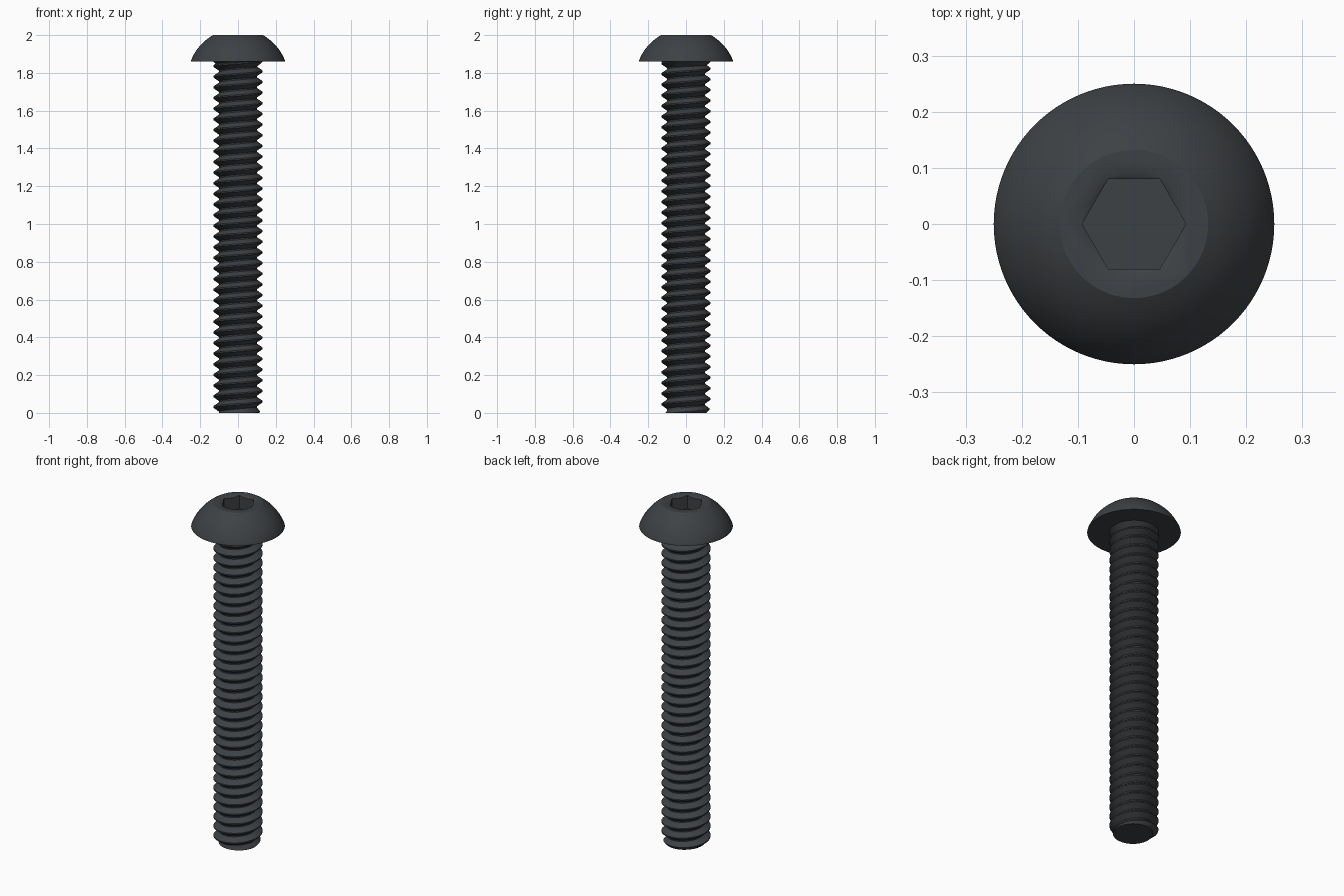
import bpy, bmesh
from math import cos, sin, pi, sqrt, radians

if "Cube" in bpy.data.objects:
    bpy.data.objects.remove(bpy.data.objects["Cube"])

HEAD_Z, TOP_Z = 1.86, 2.0
PITCH, ROOT, CREST = 0.0564, 0.1, 0.131
SEG = 64

steel = bpy.data.materials.new("black_steel")
steel.diffuse_color = (0.048, 0.053, 0.058, 1)
steel.use_nodes = True
steel.node_tree.nodes["Principled BSDF"].inputs["Base Color"].default_value = steel.diffuse_color


def make_object(name, bm):
    bmesh.ops.recalc_face_normals(bm, faces=bm.faces)
    mesh = bpy.data.meshes.new(name)
    bm.to_mesh(mesh)
    bm.free()
    obj = bpy.data.objects.new(name, mesh)
    bpy.context.collection.objects.link(obj)
    mesh.materials.append(steel)
    return obj


def revolve(name, profile, sides):
    """Solid of revolution about z; profile is (radius, z), ends are capped."""
    bm = bmesh.new()
    rings = [[bm.verts.new((r * cos(2 * pi * i / sides), r * sin(2 * pi * i / sides), z))
              for i in range(sides)] for r, z in profile]
    for a, b in zip(rings, rings[1:]):
        for i in range(sides):
            j = (i + 1) % sides
            bm.faces.new((a[i], a[j], b[j], b[i]))
    bm.faces.new(rings[0])
    bm.faces.new(rings[-1])
    return make_object(name, bm)


def smooth(obj):
    bpy.ops.object.select_all(action='DESELECT')
    obj.select_set(True)
    bpy.context.view_layer.objects.active = obj
    bpy.ops.object.shade_smooth_by_angle(angle=radians(30))


# Button head: under-head fillet, flat bearing face, spherical dome, flat top
centre_z = 1.7676
radius = sqrt(0.132 ** 2 + (TOP_Z - centre_z) ** 2)
dome = []
for k in range(13):
    z = 1.863 + (TOP_Z - 1.863) * k / 12
    dome.append((sqrt(radius ** 2 - (z - centre_z) ** 2), z))
head = revolve("button_head", [(0.095, 1.828), (0.105, 1.838), (0.117, 1.847), (0.132, HEAD_Z),
                               (0.25, HEAD_Z)] + dome, 96)

# Hex socket with a round countersink, cut from the top
cutters = [revolve("socket_cutter", [(0.0924, 1.92), (0.0924, 2.1)], 6),
           revolve("countersink_cutter", [(0.076, 1.99), (0.0935, TOP_Z), (0.111, 2.01)], 96)]
bpy.context.view_layer.objects.active = head
for cutter in cutters:
    cutter.hide_render = True
    mod = head.modifiers.new("cut", 'BOOLEAN')
    mod.operation = 'DIFFERENCE'
    mod.solver = 'EXACT'
    mod.object = cutter
    bpy.ops.object.modifier_apply(modifier=mod.name)
for cutter in cutters:
    bpy.data.objects.remove(cutter)
smooth(head)

# Threaded shank: one right-handed V profile swept along a helix
tooth = [(0.0, ROOT), (0.12, ROOT), (0.5, CREST), (0.62, CREST)]
bm = bmesh.new()
rows = []
turns = int(HEAD_Z / PITCH) + 3
for step in range(turns * SEG + 1):
    a = 2 * pi * step / SEG
    row = []
    for offset, r in tooth + [(1.0, ROOT)]:
        z = PITCH * (step / SEG + offset - 1.5)
        r = min(r, 0.112 + max(z, 0) * 0.7)  # chamfered tip
        row.append(bm.verts.new((r * cos(a), r * sin(a), z)))
    rows.append(row)
for a, b in zip(rows, rows[1:]):
    for i in range(len(tooth)):
        bm.faces.new((a[i], b[i], b[i + 1], a[i + 1]))
bmesh.ops.remove_doubles(bm, verts=bm.verts, dist=1e-5)

# Trim the thread flat at the tip and under the head, then cap both ends
for z, direction in ((0, -1), (HEAD_Z - 0.002, 1)):
    geom = bm.verts[:] + bm.edges[:] + bm.faces[:]
    cut = bmesh.ops.bisect_plane(bm, geom=geom, dist=1e-6, plane_co=(0, 0, z),
                                 plane_no=(0, 0, direction), clear_outer=True)
    edges = [e for e in cut["geom_cut"] if isinstance(e, bmesh.types.BMEdge)]
    bmesh.ops.holes_fill(bm, edges=edges, sides=0)
shank = make_object("threaded_shank", bm)
smooth(shank)
